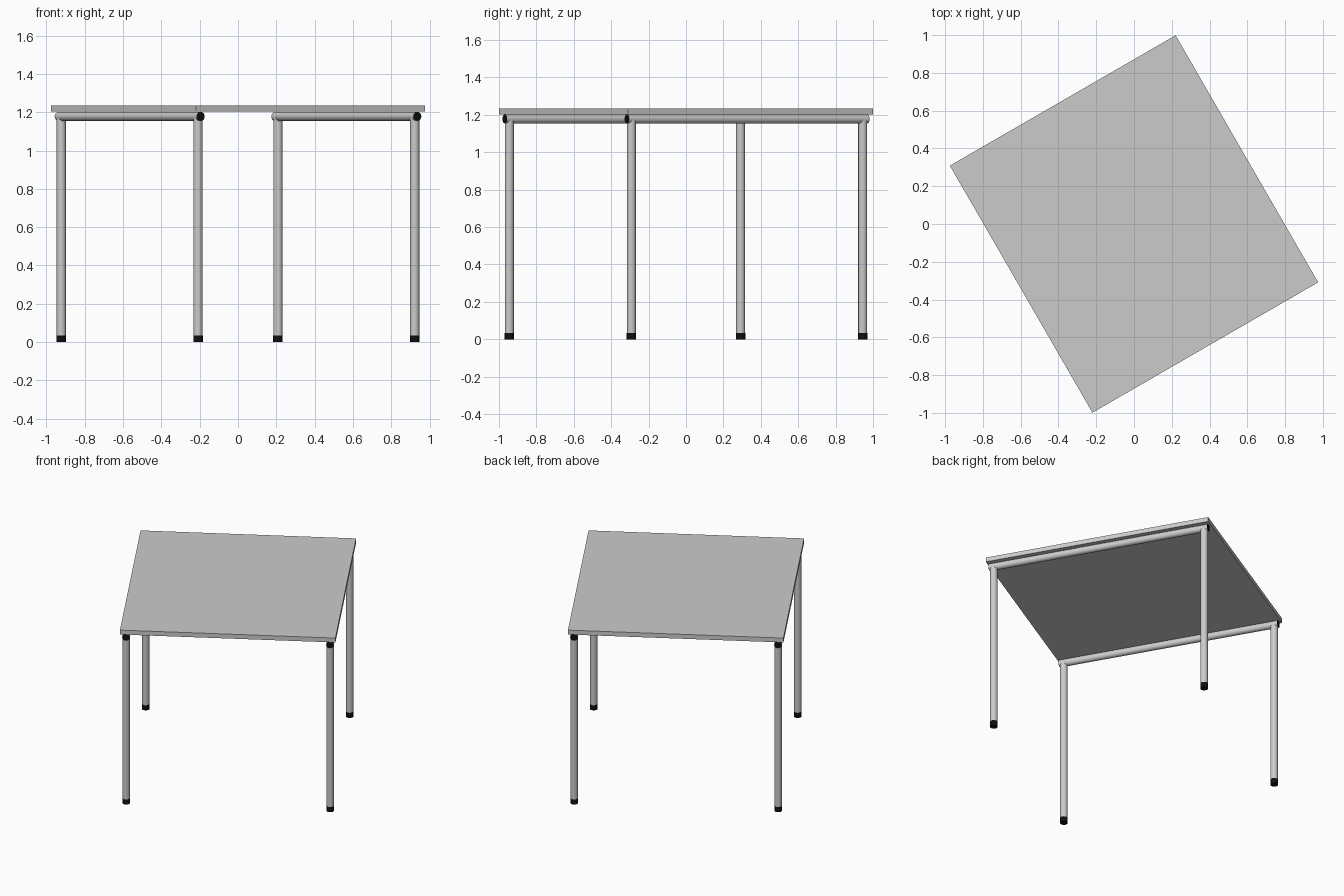
import bpy
from math import radians, pi
from mathutils import Matrix

if "Cube" in bpy.data.objects:
    bpy.data.objects.remove(bpy.data.objects["Cube"])

TURN = radians(30)                     # whole table is turned about z
ROT = Matrix.Rotation(TURN, 4, 'Z')
HALF_U, HALF_V = 0.69, 0.755           # half size of the top
LEG_U, LEG_V = 0.653, 0.714            # leg positions in table space
RADIUS = 0.024
RAIL_Z, RAIL_END = 1.178, 0.741
TOP_LOW, TOP_HIGH = 1.203, 1.234
FOOT_H = 0.035

black = bpy.data.materials.new("black_plastic")
black.diffuse_color = (0.005, 0.005, 0.005, 1)
black.use_nodes = True
black.node_tree.nodes["Principled BSDF"].inputs["Base Color"].default_value = black.diffuse_color


def tube(name, centre, radius, length, along_v=False, mat=None):
    """Smooth closed cylinder, upright or lying along the table's v axis."""
    bpy.ops.mesh.primitive_cylinder_add(vertices=32, radius=radius, depth=length)
    ob = bpy.context.object
    ob.name = name
    tilt = Matrix.Rotation(pi / 2, 4, 'X') if along_v else Matrix.Identity(4)
    ob.matrix_world = ROT @ Matrix.Translation(centre) @ tilt
    bpy.ops.object.shade_smooth_by_angle(angle=radians(40))
    if mat:
        ob.data.materials.append(mat)
    return ob


# Table top
bpy.ops.mesh.primitive_cube_add(size=1)
top = bpy.context.object
top.name = "table_top"
top.data.transform(Matrix.Diagonal((2 * HALF_U, 2 * HALF_V, TOP_HIGH - TOP_LOW, 1)))
top.matrix_world = ROT @ Matrix.Translation((0, 0, (TOP_LOW + TOP_HIGH) / 2))

for su, side in ((-1, "left"), (1, "right")):
    u = su * LEG_U
    # Rail under the top
    tube(f"{side}_rail", (u, 0, RAIL_Z), RADIUS, 2 * RAIL_END, True)
    for sv, end in ((-1, "front"), (1, "back")):
        # Leg, black foot and black rail end plug
        v = sv * LEG_V
        tube(f"{end}_{side}_leg", (u, v, (FOOT_H + RAIL_Z) / 2), RADIUS, RAIL_Z - FOOT_H)
        tube(f"{end}_{side}_foot", (u, v, FOOT_H / 2), RADIUS + 0.001, FOOT_H, mat=black)
        tube(f"{end}_{side}_rail_plug", (u, sv * RAIL_END, RAIL_Z), RADIUS - 0.001, 0.004, True, black)
